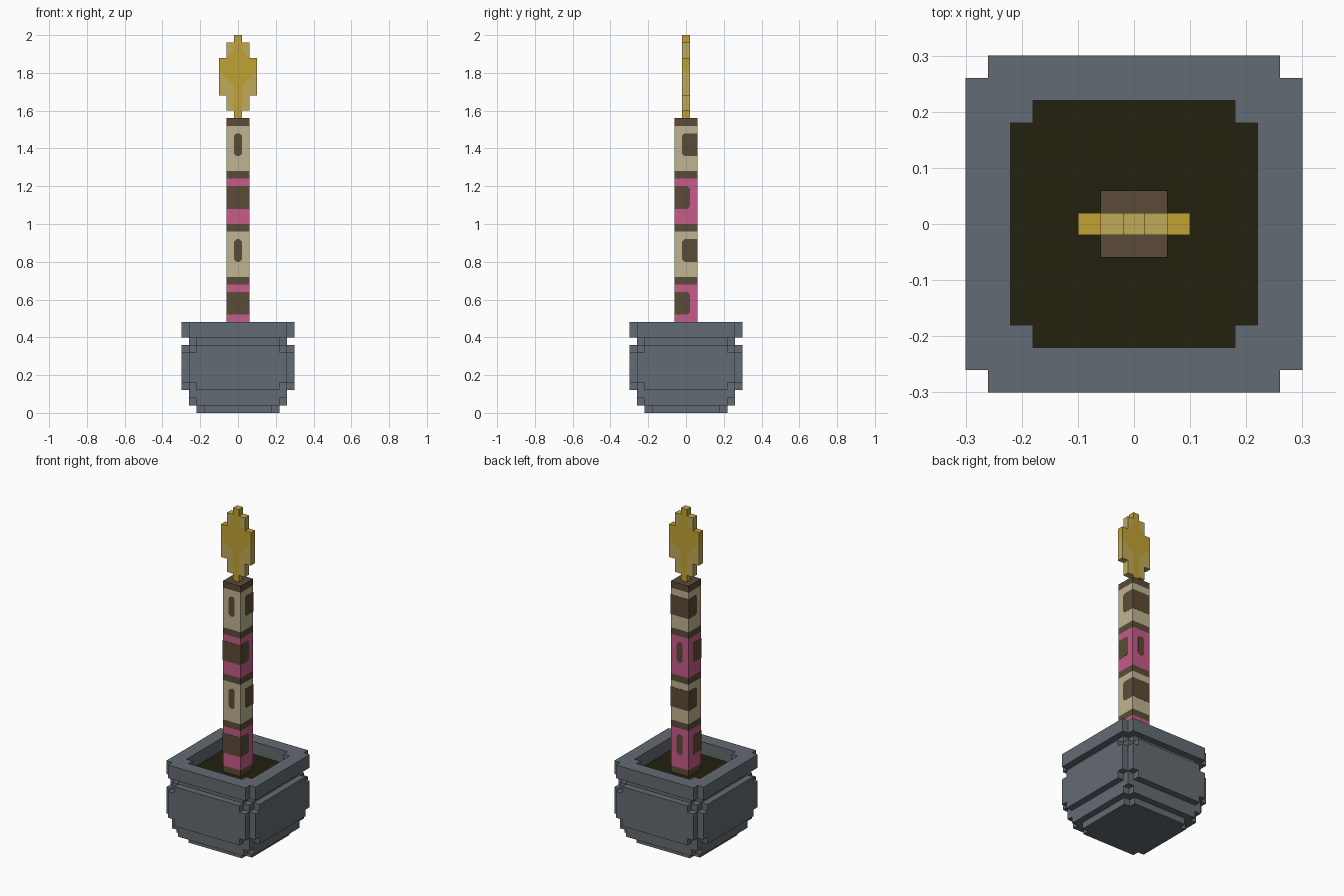
import bpy, bmesh, math
from mathutils import Matrix, Vector

if "Cube" in bpy.data.objects:
    bpy.data.objects.remove(bpy.data.objects["Cube"])


def material(name, rgb):
    m = bpy.data.materials.new(name)
    lin = [((c / 255 + 0.055) / 1.055) ** 2.4 if c > 10 else c / 255 / 12.92 for c in rgb]
    m.diffuse_color = (*lin, 1)
    m.use_nodes = True
    m.node_tree.nodes["Principled BSDF"].inputs["Base Color"].default_value = m.diffuse_color
    return m


GREY = material("slate grey", (100, 107, 115))
SOIL = material("dark soil", (35, 33, 15))
BROWN = material("bark brown", (91, 75, 55))
CREAM = material("cream", (192, 180, 145))
PINK = material("pink", (199, 91, 136))
GOLD = material("gold", (193, 162, 52))
PALE = material("pale gold", (192, 170, 88))

# Stands a flat outline up: (u, v, depth) -> x = u, z = v, y = -depth
UPRIGHT = Matrix.Rotation(math.pi / 2, 4, 'X')


def prism(bm, outline, lo, hi, mat=Matrix()):
    """Closed extrusion of a 2D outline between two depths."""
    n = len(outline)
    a = [bm.verts.new(mat @ Vector((x, y, lo))) for x, y in outline]
    b = [bm.verts.new(mat @ Vector((x, y, hi))) for x, y in outline]
    bm.faces.new(a[::-1])
    bm.faces.new(b)
    for i in range(n):
        j = (i + 1) % n
        bm.faces.new((a[i], a[j], b[j], b[i]))


def finish(bm, name, *mats):
    bmesh.ops.recalc_face_normals(bm, faces=bm.faces)
    me = bpy.data.meshes.new(name)
    bm.to_mesh(me)
    bm.free()
    for m in mats:
        me.materials.append(m)
    ob = bpy.data.objects.new(name, me)
    bpy.context.collection.objects.link(ob)
    return ob


def four_corners(corner):
    """Repeats one corner's outline around the four corners of a square."""
    pts = []
    for _ in range(4):
        pts += corner
        corner = [(-y, x) for x, y in corner]
    return pts


def notched(outer, inner):
    return four_corners([(outer, inner), (inner, inner), (inner, outer)])


def rect(u0, u1, v0, v1):
    return [(u0, v0), (u1, v0), (u1, v1), (u0, v1)]


# Pot body: stacked layers with stepped corners
stepped = four_corners([(.30, .22), (.26, .22), (.26, .26), (.22, .26), (.22, .30)])
layers = [
    (notched(.22, .18), 0, .04),
    (notched(.26, .22), .04, .08),
    (four_corners([(.26, .26)]), .08, .12),
    (stepped, .12, .16),
    (notched(.30, .26), .16, .32),
    (stepped, .32, .36),
    (notched(.26, .22), .36, .40),
]
bm = bmesh.new()
for outline, z0, z1 in layers:
    prism(bm, outline, z0, z1)
finish(bm, "pot_body", GREY)

# Pot rim: notched ring
bm = bmesh.new()
loops = [[bm.verts.new((x, y, z)) for x, y in outline]
         for outline, z in ((notched(.30, .26), .40), (notched(.30, .26), .48),
                            (notched(.22, .18), .48), (notched(.22, .18), .40))]
for k in range(4):
    a, b = loops[k], loops[(k + 1) % 4]
    for i in range(12):
        j = (i + 1) % 12
        bm.faces.new((a[i], a[j], b[j], b[i]))
finish(bm, "pot_rim", GREY)

# Soil inside the rim
bm = bmesh.new()
prism(bm, notched(.22, .18), .39, .403)
finish(bm, "soil", SOIL)

# Stem: four segments of alternating colour, each with a brown band on top
W, SEG, C = .06, .28, .012
square = four_corners([(W, W)])
bands, patches = bmesh.new(), bmesh.new()
prism(bands, square, .40, .44)
for k in range(4):
    z = .44 + SEG * k
    bm = bmesh.new()
    prism(bm, square, z, z + SEG - .04)
    finish(bm, f"stem_segment_{k + 1}", CREAM if k % 2 else PINK)
    prism(bands, square, z + SEG - .04, z + SEG)

    # Bark patches: one wrapping three sides, a small oval on the fourth
    v0, v1 = z + .08, z + .20
    full = rect(-W, W, v0, v1)
    oval = [(-.02, v0 + C), (-.02 + C, v0), (.02 - C, v0), (.02, v0 + C),
            (.02, v1 - C), (.02 - C, v1), (-.02 + C, v1), (-.02, v1 - C)]
    right = [(-W, v0), (.02 - C, v0), (.02, v0 + C), (.02, v1 - C), (.02 - C, v1), (-W, v1)]
    left = [(-u, v) for u, v in right][::-1]
    for quarter, outline in enumerate((full, right, oval, left)):
        turn = Matrix.Rotation(math.pi / 2 * (quarter + 2 * (k % 2)), 4, 'Z')
        prism(patches, outline, W - .002, W + .001, turn @ UPRIGHT)
finish(bands, "stem_bands", BROWN)
finish(patches, "bark_patches", BROWN)


def mirrored(half):
    return half + [(-x, z) for x, z in half[::-1]]


# Flame core: flat stepped shape, pale on its tip
bm = bmesh.new()
prism(bm, mirrored([(.02, 1.56), (.02, 1.73), (.10, 1.81), (.10, 1.88), (.06, 1.88),
                    (.02, 1.92), (.02, 2.0)]), -.02, .02, UPRIGHT)
flame = finish(bm, "flame_core", GOLD, PALE)
for p in flame.data.polygons:
    if p.normal.z > .9 and p.center.z > 1.95:
        p.material_index = 1

# Pale flame edges: lower flanks and upper shoulders on both sides
bm = bmesh.new()
for s in (1, -1):
    for half in ([(.02, 1.60), (.06, 1.60), (.06, 1.68), (.10, 1.68), (.10, 1.81), (.02, 1.73)],
                 [(.06, 1.88), (.06, 1.96), (.02, 1.96), (.02, 1.92)]):
        prism(bm, [(s * x, z) for x, z in half], -.02, .02, UPRIGHT)
finish(bm, "flame_edges", PALE)
